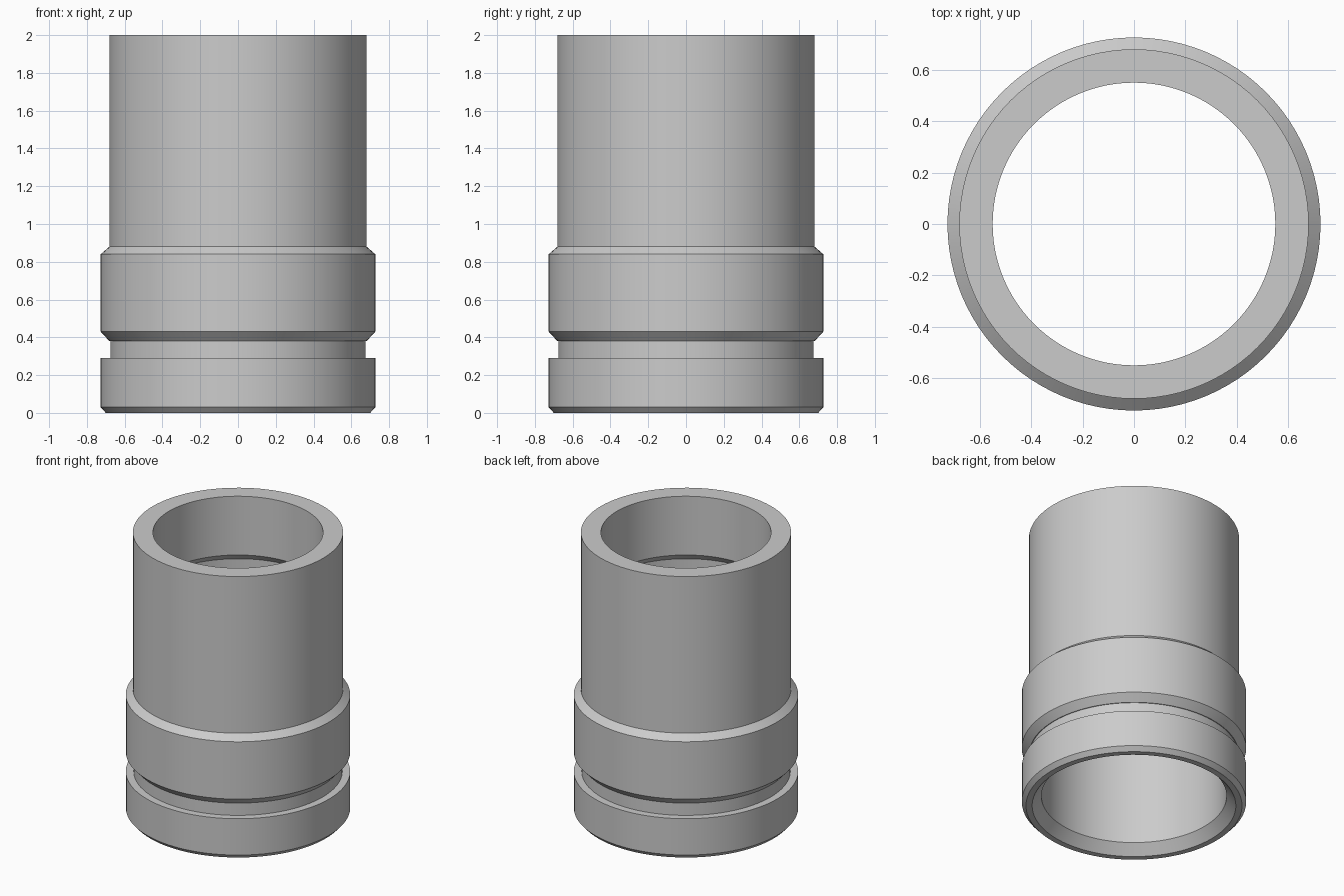
import bpy
import bmesh
import math

default_cube = bpy.data.objects.get("Cube")
if default_cube:
    bpy.data.objects.remove(default_cube, do_unlink=True)

SEGMENTS = 96
RIM, BODY, BORE, WIDE_BORE = 0.727, 0.681, 0.551, 0.6

# Plain grey material
grey = bpy.data.materials.new("plain_grey")
grey.use_nodes = True
colour = (0.6, 0.6, 0.6, 1)
grey.diffuse_color = colour
grey.node_tree.nodes["Principled BSDF"].inputs["Base Color"].default_value = colour

# Closed wall section as radius and height pairs
outside = [
    (0.7, 0), (RIM, 0.03), (RIM, 0.29),            # bottom flange
    (0.676, 0.29), (0.676, 0.38),                  # groove
    (BODY, 0.38), (RIM, 0.43), (RIM, 0.84),        # collar
    (BODY, 0.88), (BODY, 2),                       # upper tube
]
inside = [
    (BORE, 2), (BORE, 1.58),                       # narrow upper bore
    (WIDE_BORE, 1.53), (WIDE_BORE, 0.07),          # wide lower bore
    (0.66, 0),                                     # bevelled mouth
]
section = outside + inside

# Revolve the section around the vertical axis
bm = bmesh.new()
verts = [bm.verts.new((r, 0, z)) for r, z in section]
edges = [bm.edges.new((v, verts[i - 1])) for i, v in enumerate(verts)]
bmesh.ops.spin(bm, geom=verts + edges, cent=(0, 0, 0), axis=(0, 0, 1),
               angle=math.tau, steps=SEGMENTS, use_merge=True)
bmesh.ops.remove_doubles(bm, verts=bm.verts, dist=0.0001)
bmesh.ops.recalc_face_normals(bm, faces=bm.faces)
mesh = bpy.data.meshes.new("grooved_sleeve")
bm.to_mesh(mesh)
bm.free()

sleeve = bpy.data.objects.new("grooved_sleeve", mesh)
bpy.context.collection.objects.link(sleeve)
mesh.materials.append(grey)

# Smooth round walls with crisp rims
bpy.ops.object.select_all(action="DESELECT")
sleeve.select_set(True)
bpy.context.view_layer.objects.active = sleeve
bpy.ops.object.shade_smooth_by_angle(angle=math.radians(25))
